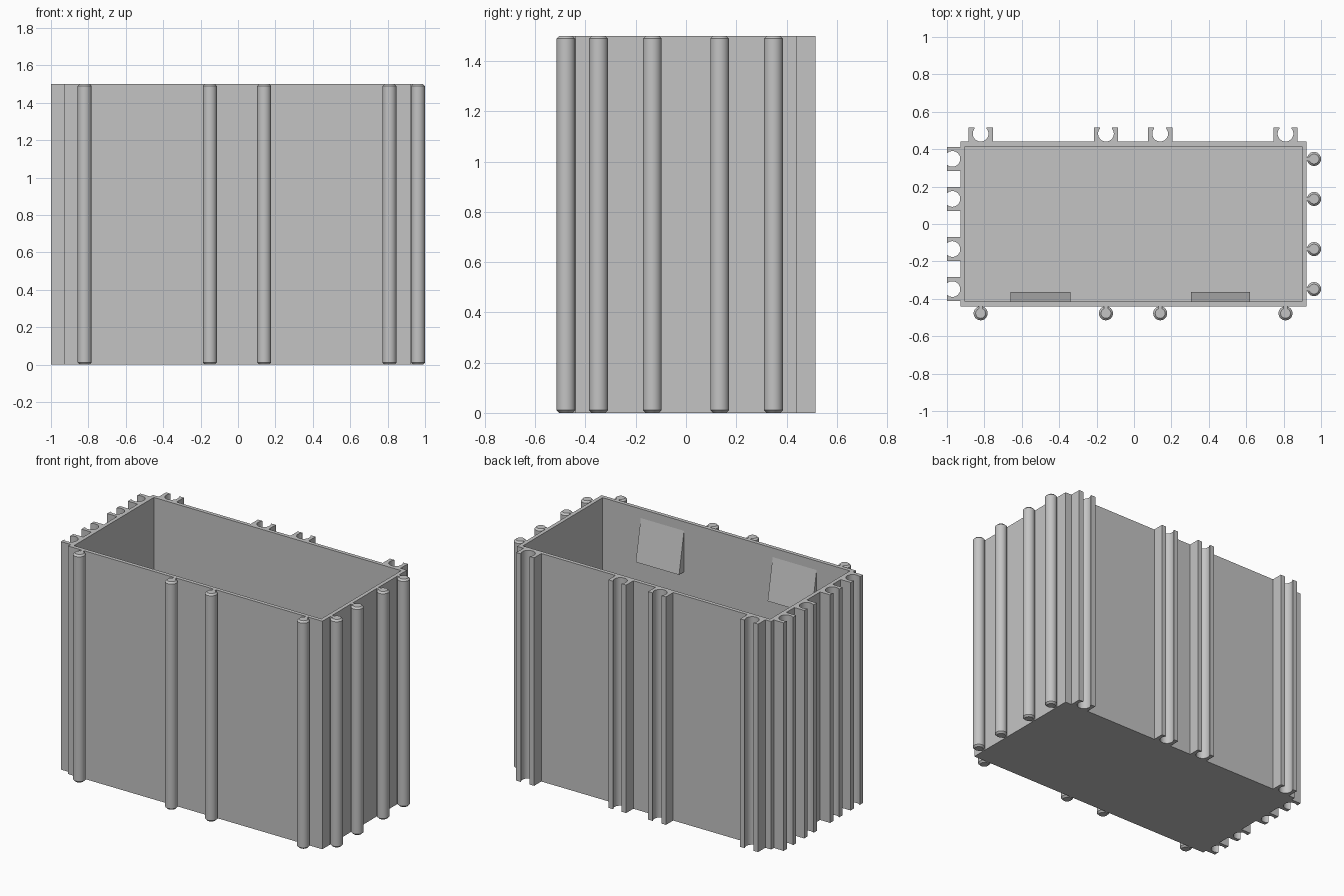
import bpy
import bmesh
import math
from mathutils import Matrix

cube = bpy.data.objects.get("Cube")
if cube:
    bpy.data.objects.remove(cube, do_unlink=True)

# Main dimensions
H = 1.5
X0, X1, Y = -0.928, 0.922, 0.44
WALL = 0.025
LONG = (-0.82, -0.15, 0.14, 0.81)
SHORT = (-0.348, -0.134, 0.134, 0.348)

grey = bpy.data.materials.new("plain grey plastic")
GREY = (0.55, 0.55, 0.55, 1)
grey.use_nodes = True
grey.diffuse_color = GREY
grey.node_tree.nodes["Principled BSDF"].inputs["Base Color"].default_value = GREY


def finish(name, bm, matrix=None, smooth=False):
    bmesh.ops.recalc_face_normals(bm, faces=bm.faces)
    mesh = bpy.data.meshes.new(name)
    bm.to_mesh(mesh)
    bm.free()
    mesh.materials.append(grey)
    obj = bpy.data.objects.new(name, mesh)
    bpy.context.collection.objects.link(obj)
    if matrix:
        obj.matrix_world = matrix
    if smooth:
        bpy.ops.object.select_all(action='DESELECT')
        obj.select_set(True)
        bpy.context.view_layer.objects.active = obj
        bpy.ops.object.shade_smooth_by_angle(angle=math.radians(30))
    return obj


def extrude(bm, points, direction):
    """Closed prism from a planar outline."""
    face = bm.faces.new([bm.verts.new(p) for p in points])
    top = bmesh.ops.extrude_face_region(bm, geom=[face], use_keep_orig=True)
    verts = [g for g in top["geom"] if isinstance(g, bmesh.types.BMVert)]
    bmesh.ops.translate(bm, verts=verts, vec=direction)


def rectangle(x0, x1, y0, y1, z):
    return [(x0, y0, z), (x1, y0, z), (x1, y1, z), (x0, y1, z)]


def on_wall(x, y, turn):
    """Local x runs along the wall, local y points outward."""
    return Matrix.Translation((x, y, 0)) @ Matrix.Rotation(math.radians(turn), 4, 'Z')


# Open box: inset the top face and push it down to the floor
bm = bmesh.new()
extrude(bm, rectangle(X0, X1, -Y, Y, 0), (0, 0, H))
bmesh.ops.recalc_face_normals(bm, faces=bm.faces)
top = max(bm.faces, key=lambda f: f.calc_center_median().z)
bmesh.ops.inset_region(bm, faces=[top], thickness=WALL, use_even_offset=True)
hole = bmesh.ops.extrude_discrete_faces(bm, faces=[top])["faces"][0]
bmesh.ops.translate(bm, verts=hole.verts[:], vec=(0, 0, WALL - H))
bmesh.ops.remove_doubles(bm, verts=bm.verts, dist=1e-5)
finish("box", bm)


# Connector rod: chamfered round bar on a thin neck
def rod(name, matrix, reach, radius=0.0375, chamfer=0.011):
    bm = bmesh.new()
    centre = reach - radius
    rings = []
    for r, z in ((radius - chamfer, 0), (radius, chamfer),
                 (radius, H - chamfer), (radius - chamfer, H)):
        ring = bmesh.ops.create_circle(
            bm, segments=32, radius=r,
            matrix=Matrix.Translation((0, centre, z)))["verts"]
        rings.append(ring)
    for a, b in zip(rings, rings[1:]):
        for i in range(len(a)):
            j = (i + 1) % len(a)
            bm.faces.new((a[i], a[j], b[j], b[i]))
    bm.faces.new(rings[0])
    bm.faces.new(rings[-1])
    extrude(bm, rectangle(-0.01, 0.01, -0.01, centre, 0), (0, 0, H))
    finish(name, bm, matrix, True)


# Socket: block with a round channel open to the outside
def socket(name, matrix, depth, mouth, radius=0.042, half=0.065):
    centre = radius + 0.001
    start = math.asin(mouth / radius)
    meet = centre + radius * math.cos(start)
    outline = [(-half, -0.01, 0), (half, -0.01, 0), (half, depth, 0), (mouth, depth, 0)]
    steps = 28
    if meet > depth:
        start = math.acos((depth - centre) / radius)
        outline.pop()
    for i in range(steps + 1):
        a = start + (2 * math.pi - 2 * start) * i / steps
        outline.append((radius * math.sin(a), centre + radius * math.cos(a), 0))
    if meet <= depth:
        outline.append((-mouth, depth, 0))
    outline.append((-half, depth, 0))
    bm = bmesh.new()
    extrude(bm, outline, (0, 0, H))
    finish(name, bm, matrix, True)


for i, x in enumerate(LONG, 1):
    rod(f"front_rod_{i}", on_wall(x, -Y, 180), 0.075)
    socket(f"back_socket_{i}", on_wall(x, Y, 0), 0.075, 0.032)
for i, y in enumerate(SHORT, 1):
    rod(f"left_rod_{i}", on_wall(X1, y, -90), 1 - X1)
    socket(f"right_socket_{i}", on_wall(X0, y, 90), 1 + X0, 0.03)

# Wedge catches inside the front wall
inner = -Y + WALL
for i, (a, b) in enumerate(((-0.66, -0.34), (0.305, 0.62)), 1):
    bm = bmesh.new()
    extrude(bm, [(a, inner, 1.44), (a, inner, 1.17), (a, inner + 0.052, 1.17)],
            (b - a, 0, 0))
    finish(f"inner_wedge_{i}", bm)
